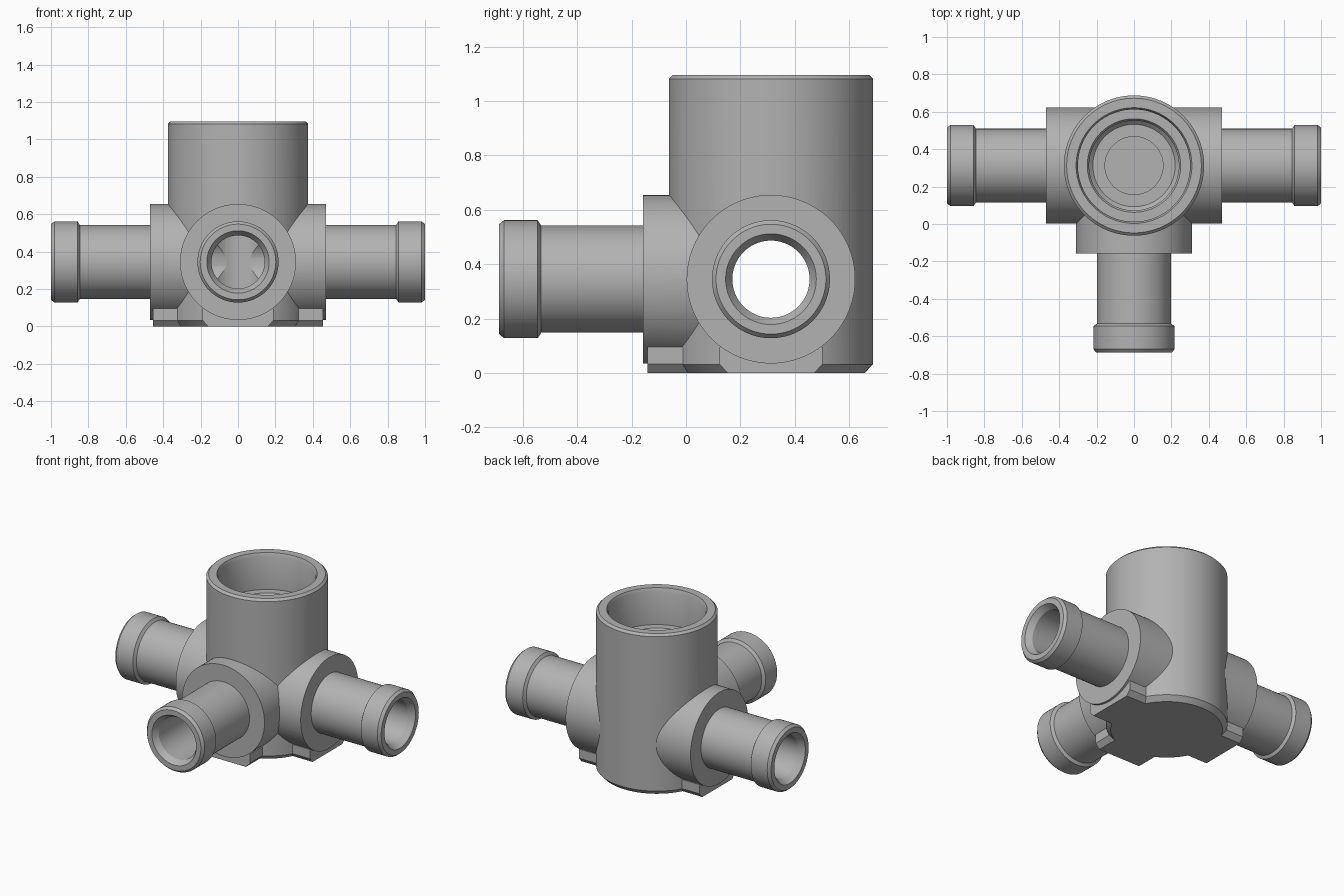
import bpy
import bmesh
from math import cos, sin, pi, radians
from mathutils import Matrix

SEGMENTS = 96
CENTRE_Y = 0.3125
AXIS_Z = 0.345
ARM_ANGLES = (0, 180, -90)      # left, right and front arms

if "Cube" in bpy.data.objects:
    bpy.data.objects.remove(bpy.data.objects["Cube"], do_unlink=True)

grey = bpy.data.materials.new("plain grey")
grey.use_nodes = True
grey.diffuse_color = (0.45, 0.45, 0.45, 1)
grey.node_tree.nodes["Principled BSDF"].inputs["Base Color"].default_value = grey.diffuse_color


def add_object(name, bm, matrix):
    bmesh.ops.recalc_face_normals(bm, faces=bm.faces)
    bm.transform(matrix)
    mesh = bpy.data.meshes.new(name)
    bm.to_mesh(mesh)
    bm.free()
    mesh.materials.append(grey)
    obj = bpy.data.objects.new(name, mesh)
    bpy.context.collection.objects.link(obj)
    return obj


def lathe(name, profile, matrix):
    """Closed solid turned around z from (radius, height) points."""
    bm = bmesh.new()
    rings = []
    for r, h in profile:
        rings.append([bm.verts.new((r * cos(2 * pi * i / SEGMENTS),
                                    r * sin(2 * pi * i / SEGMENTS), h))
                      for i in range(SEGMENTS)])
    for low, high in zip(rings, rings[1:]):
        for i in range(SEGMENTS):
            j = (i + 1) % SEGMENTS
            bm.faces.new((low[i], low[j], high[j], high[i]))
    bm.faces.new(rings[0][::-1])
    bm.faces.new(rings[-1])
    return add_object(name, bm, matrix)


def foot_block(name, matrix):
    """Block along x with its two lower edges chamfered."""
    bm = bmesh.new()
    section = [(-0.16, 0), (0.16, 0), (0.19, 0.033), (0.19, 0.095),
               (-0.19, 0.095), (-0.19, 0.033)]
    end = bm.faces.new([bm.verts.new((0.2, y, z)) for y, z in section])
    moved = bmesh.ops.extrude_face_region(bm, geom=[end])["geom"]
    bmesh.ops.translate(bm, vec=(0.255, 0, 0),
                        verts=[v for v in moved if isinstance(v, bmesh.types.BMVert)])
    # the starting face survives extrusion only when it closes the solid
    bmesh.ops.holes_fill(bm, edges=[e for e in bm.edges if e.is_boundary])
    return add_object(name, bm, matrix)


def combine(target, other, operation):
    mod = target.modifiers.new("join", 'BOOLEAN')
    mod.solver = 'EXACT'
    mod.operation = operation
    mod.object = other
    bpy.context.view_layer.objects.active = target
    bpy.ops.object.modifier_apply(modifier=mod.name)
    bpy.data.objects.remove(other, do_unlink=True)


base = Matrix.Translation((0, CENTRE_Y, 0))
turns = [base @ Matrix.Rotation(radians(a), 4, 'Z') for a in ARM_ANGLES]
arms = [t @ Matrix.Translation((0, 0, AXIS_Z)) @ Matrix.Rotation(pi / 2, 4, 'Y')
        for t in turns]

# Upright body
housing = lathe("valve_housing", [(0.345, 0), (0.375, 0.032), (0.375, 1.082),
                                  (0.36, 1.097)], base)

# Bosses with collared pipes, and the feet under them
arm_profile = [(0.31, 0), (0.31, 0.47), (0.197, 0.47), (0.197, 0.845),
               (0.217, 0.858), (0.217, 0.982), (0.202, 1)]
for turn, arm in zip(turns, arms):
    combine(housing, lathe("pipe_arm", arm_profile, arm), 'UNION')
    combine(housing, foot_block("foot", turn), 'UNION')

# Stepped socket and lower chamber
socket_profile = [(0.155, 0.19), (0.155, 0.58), (0.22, 0.58), (0.24, 0.6),
                  (0.24, 0.835), (0.25, 0.85), (0.3, 0.85), (0.3, 1.075),
                  (0.315, 1.11)]
combine(housing, lathe("socket_cutter", socket_profile, base), 'DIFFERENCE')

# Pipe bores with a flared mouth
bore_profile = [(0.142, 0), (0.142, 0.96), (0.173, 1.01)]
for arm in arms:
    combine(housing, lathe("bore_cutter", bore_profile, arm), 'DIFFERENCE')

# Smooth walls with crisp edges
bpy.ops.object.select_all(action='DESELECT')
housing.select_set(True)
bpy.context.view_layer.objects.active = housing
bpy.ops.object.shade_smooth_by_angle(angle=radians(25))
